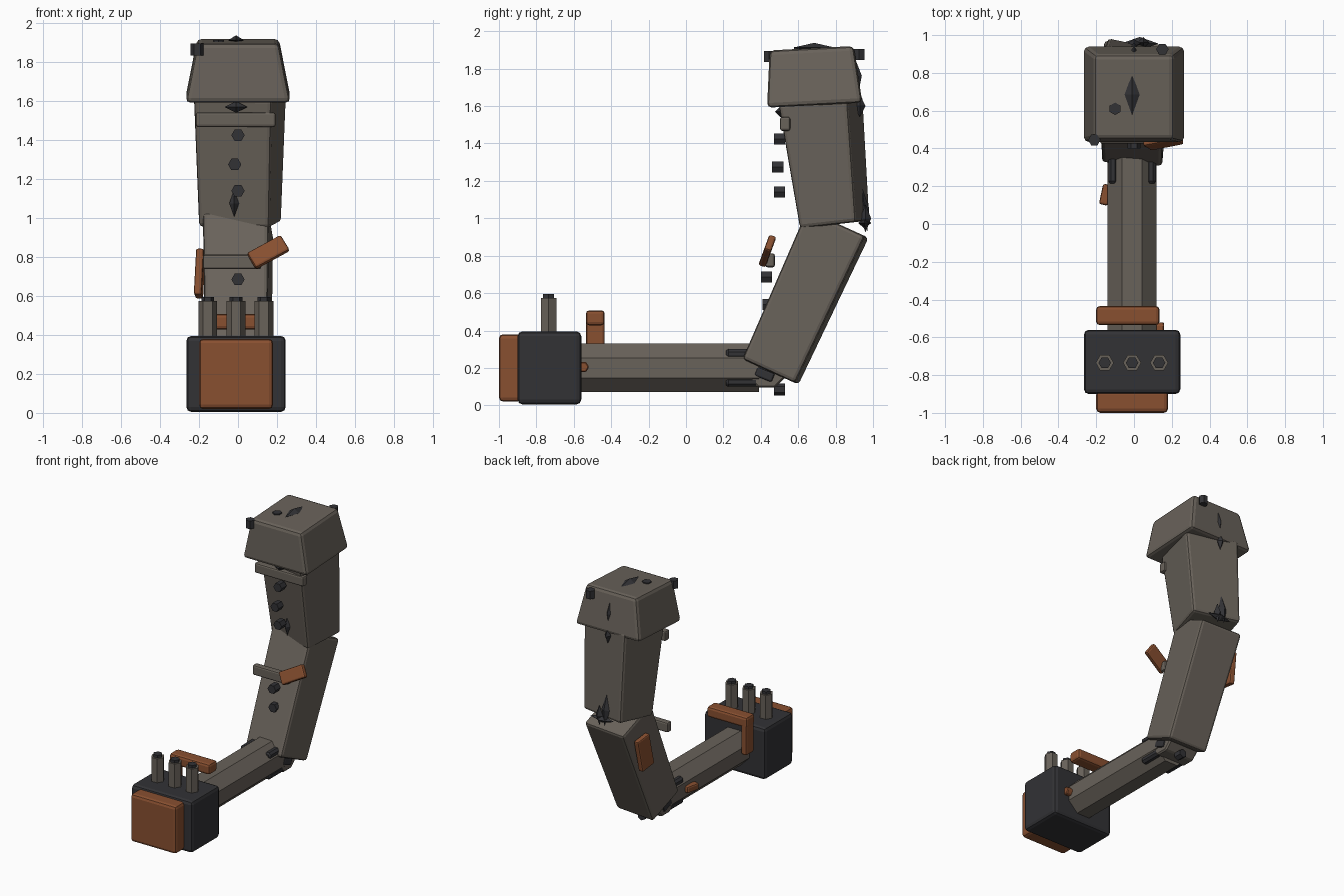
import bpy, bmesh
from math import radians, pi
from mathutils import Matrix, Vector

if "Cube" in bpy.data.objects:
    bpy.data.objects.remove(bpy.data.objects["Cube"])


def mat(name, rgb):
    m = bpy.data.materials.new(name)
    m.diffuse_color = (*rgb, 1)
    m.use_nodes = True
    m.node_tree.nodes["Principled BSDF"].inputs["Base Color"].default_value = m.diffuse_color
    return m


METAL = mat("worn_metal", (0.14, 0.122, 0.102))
DARK = mat("dark_steel", (0.032, 0.032, 0.036))
RUST = mat("rust_orange", (0.25, 0.08, 0.03))


def finish(name, bm, material, bevel=0.0, segments=2):
    bmesh.ops.recalc_face_normals(bm, faces=bm.faces)
    me = bpy.data.meshes.new(name)
    bm.to_mesh(me)
    bm.free()
    me.materials.append(material)
    ob = bpy.data.objects.new(name, me)
    bpy.context.collection.objects.link(ob)
    if bevel:
        mod = ob.modifiers.new("bevel", 'BEVEL')
        mod.width, mod.segments, mod.limit_method = bevel, segments, 'ANGLE'
    return ob


def rot(rx=0, ry=0, rz=0):
    return (Matrix.Rotation(radians(rx), 4, 'X') @ Matrix.Rotation(radians(ry), 4, 'Y')
            @ Matrix.Rotation(radians(rz), 4, 'Z'))


def block(name, loc, size, material, bevel=0.01, r=(0, 0, 0), top=None):
    """Box centred on loc; top gives the (x, y) size of its upper face for a taper."""
    bm = bmesh.new()
    bmesh.ops.create_cube(bm, size=1)
    tx, ty = top or size[:2]
    for v in bm.verts:
        sx, sy = (tx, ty) if v.co.z > 0 else size[:2]
        v.co = Vector((v.co.x * sx, v.co.y * sy, v.co.z * size[2]))
    bm.transform(Matrix.Translation(loc) @ rot(*r))
    return finish(name, bm, material, bevel)


def prism(name, loc, radius, length, material, axis='Z', sides=6, bevel=0.0, spin=0):
    bm = bmesh.new()
    bmesh.ops.create_cone(bm, cap_ends=True, segments=sides, radius1=radius,
                          radius2=radius, depth=length)
    turn = {'X': rot(0, 90), 'Y': rot(90), 'Z': rot()}[axis]
    bm.transform(Matrix.Translation(loc) @ turn @ rot(0, 0, spin))
    return finish(name, bm, material, bevel, 1)


def shard(name, loc, size, r=(0, 0, 0)):
    """Stretched octahedron used for the dark chips."""
    bm = bmesh.new()
    ends = []
    for z in (-1, 1):
        ends.append(bm.verts.new((0, 0, z * size[2] / 2)))
    ring = [bm.verts.new((x * size[0] / 2, y * size[1] / 2, 0))
            for x, y in ((1, 0), (0, 1), (-1, 0), (0, -1))]
    for i in range(4):
        for e in ends:
            bm.faces.new((ring[i], ring[(i + 1) % 4], e))
    bm.transform(Matrix.Translation(loc) @ rot(*r))
    return finish(name, bm, DARK)


# Front hammer block, face plate and pipes
block("hammer_block", (-0.01, -0.73, 0.2), (0.51, 0.34, 0.39), DARK, 0.025)
block("hammer_face_plate", (-0.01, -0.94, 0.2), (0.38, 0.12, 0.36), RUST, 0.022)
for i, x in enumerate((-0.155, -0.01, 0.133)):
    prism(f"pipe_{i}", (x, -0.735, 0.475), 0.048, 0.2, METAL, spin=30)
    prism(f"pipe_tip_{i}", (x, -0.735, 0.58), 0.033, 0.03, DARK, spin=30)

# Horizontal octagonal beam with strap and studs
prism("beam", (-0.01, -0.1, 0.2), 0.14, 0.98, METAL, 'Y', 8, 0, 22.5)
block("strap_top", (-0.033, -0.485, 0.468), (0.335, 0.1, 0.08), RUST, 0.018)
block("strap_side", (-0.175, -0.485, 0.36), (0.045, 0.1, 0.28), RUST, 0.015)
prism("beam_stud", (0.135, -0.55, 0.205), 0.032, 0.05, RUST, 'X', 6, 0.006)
block("beam_side_chip", (-0.15, 0.155, 0.2), (0.05, 0.11, 0.05), RUST, 0.012, (0, 0, -12))

# Elbow joint
prism("elbow_hub", (-0.01, 0.43, 0.205), 0.12, 0.25, METAL, 'X', 8, 0.01, 22.5)
for i, (x, z) in enumerate(((-0.11, 0.275), (0.09, 0.275), (-0.11, 0.125), (0.09, 0.125))):
    prism(f"elbow_pin_{i}", (x, 0.3, z), 0.03, 0.17, DARK, 'Y', 8, 0.012)
block("elbow_pad", (-0.01, 0.42, 0.165), (0.27, 0.1, 0.05), DARK, 0.01, (-22, 0, 0))

# Lower and upper column segments, then the cap
block("lower_column", (0.0, 0.632, 0.575), (0.32, 0.31, 0.87), METAL, 0.02,
      (-24.5, 0, -4), (0.34, 0.34))
block("upper_column", (0.01, 0.757, 1.3), (0.37, 0.31, 0.67), METAL, 0.02,
      (6.5, 0, -12), (0.41, 0.38))
block("column_cap", (0, 0.68, 1.757), (0.54, 0.51, 0.305), METAL, 0.025,
      (3, 0, 0), (0.42, 0.45))

# Crossbars and loose plates
block("upper_crossbar", (-0.012, 0.53, 1.505), (0.41, 0.055, 0.075), METAL, 0.012)
block("lower_crossbar", (-0.03, 0.45, 0.775), (0.3, 0.05, 0.075), METAL, 0.012)
block("angled_plate", (0.155, 0.435, 0.825), (0.2, 0.04, 0.095), RUST, 0.012, (-20, -30, 0))
block("side_plate", (-0.197, 0.78, 0.715), (0.04, 0.13, 0.24), RUST, 0.01, (-10, 3, -4))

# Hexagonal bolts down the front and on the cap
bolts = ((0.0, 0.5, 1.425), (-0.017, 0.49, 1.275), (0.0, 0.5, 1.14), (0.0, 0.43, 0.685),
         (0.0, 0.44, 0.54), (-0.21, 0.445, 1.865), (0.15, 0.925, 1.875))
for i, p in enumerate(bolts[:5]):
    prism(f"front_bolt_{i}", p, 0.034, 0.06, DARK, 'Y', spin=30)
for i, p in enumerate(bolts[5:]):
    prism(f"cap_bolt_{i}", p, 0.033, 0.06, DARK, spin=30)
prism("cap_top_bolt", (-0.1, 0.61, 1.905), 0.033, 0.02, DARK)
prism("under_bolt", (0, 0.5, 0.085), 0.032, 0.06, DARK, 'Y')

# Dark chips: cap top, front and back seams
shard("cap_top_chip", (-0.01, 0.685, 1.913), (0.08, 0.05, 0.22), (90, 0, 0))
bpy.data.objects["cap_top_chip"].name = "cap_top_chip"
shard("front_seam_chip", (-0.01, 0.505, 1.57), (0.12, 0.06, 0.06))
shard("front_chip", (-0.02, 0.615, 1.075), (0.05, 0.05, 0.14))
shard("cap_back_chip", (0.0, 0.915, 1.76), (0.04, 0.05, 0.17), (5, 0, 0))
shard("cap_seam_chip", (0.0, 0.93, 1.6), (0.05, 0.06, 0.12))
shard("back_seam_chip_tall", (0.0, 0.955, 1.05), (0.07, 0.05, 0.24), (7, 0, 0))
shard("back_seam_chip_short", (0.05, 0.96, 1.0), (0.06, 0.06, 0.15))
shard("back_seam_chip_flat", (0.03, 0.955, 0.975), (0.06, 0.07, 0.2), (0, 90, 0))
